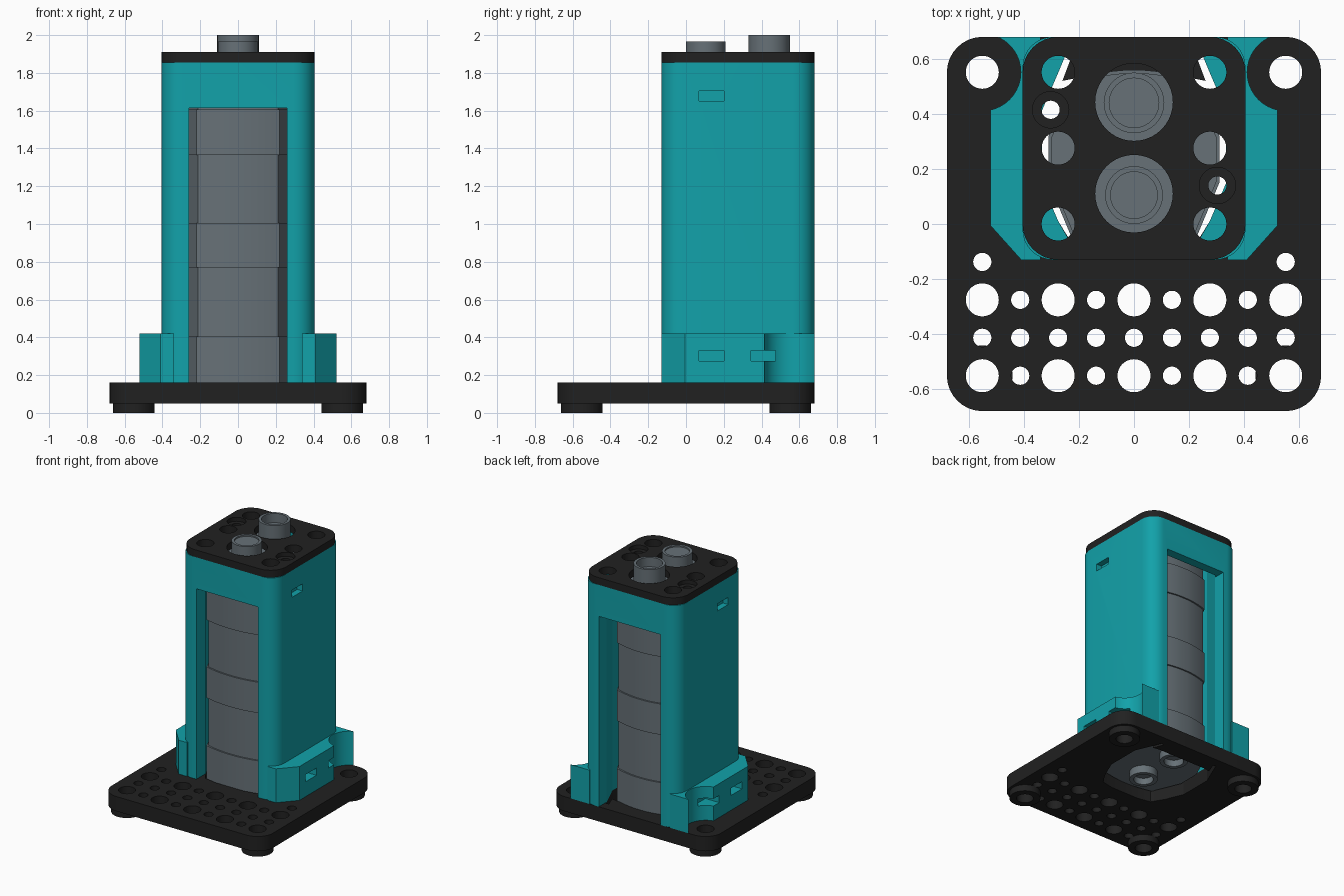
import bpy, bmesh, math

cube = bpy.data.objects.get("Cube")
if cube:
    bpy.data.objects.remove(cube, do_unlink=True)


def material(name, rgb):
    m = bpy.data.materials.new(name)
    m.use_nodes = True
    m.diffuse_color = (*rgb, 1)
    m.node_tree.nodes["Principled BSDF"].inputs["Base Color"].default_value = (*rgb, 1)
    return m


TEAL = material("teal plastic", (0.006, 0.36, 0.40))
BLACK = material("black plastic", (0.015, 0.015, 0.015))
GREY = material("steel grey", (0.135, 0.165, 0.185))


# Outline helpers
def circle(x, y, r, n=40):
    return [(x + r * math.cos(2 * math.pi * i / n), y + r * math.sin(2 * math.pi * i / n))
            for i in range(n)]


def rect(x0, x1, y0, y1, r=0):
    if not r:
        return [(x0, y0), (x1, y0), (x1, y1), (x0, y1)]
    corners = [(x1 - r, y1 - r), (x0 + r, y1 - r), (x0 + r, y0 + r), (x1 - r, y0 + r)]
    return [(cx + r * math.cos(a), cy + r * math.sin(a))
            for q, (cx, cy) in enumerate(corners)
            for a in [(q + s / 8) * math.pi / 2 for s in range(9)]]


def mirrored(half):
    return half + [(-x, y) for x, y in reversed(half)]


def prism(name, outlines, z0, z1, mat=None):
    """Extrude each outline between two heights."""
    bm = bmesh.new()
    for pts in outlines:
        face = bm.faces.new([bm.verts.new((x, y, z0)) for x, y in pts])
        ext = bmesh.ops.extrude_face_region(bm, geom=[face])
        for v in ext["geom"]:
            if isinstance(v, bmesh.types.BMVert):
                v.co.z = z1
    bmesh.ops.recalc_face_normals(bm, faces=bm.faces)
    mesh = bpy.data.meshes.new(name)
    bm.to_mesh(mesh)
    bm.free()
    ob = bpy.data.objects.new(name, mesh)
    bpy.context.collection.objects.link(ob)
    if mat:
        mesh.materials.append(mat)
    return ob


def activate(ob):
    bpy.ops.object.select_all(action='DESELECT')
    ob.select_set(True)
    bpy.context.view_layer.objects.active = ob


def cut(ob, outlines, z0, z1):
    cutter = prism("cutter", outlines, z0, z1)
    cutter.hide_render = True
    mod = ob.modifiers.new("cut", 'BOOLEAN')
    mod.operation, mod.solver, mod.object = 'DIFFERENCE', 'EXACT', cutter
    activate(ob)
    bpy.ops.object.modifier_apply(modifier=mod.name)
    bpy.data.objects.remove(cutter, do_unlink=True)


PITCH = 0.1378
BIG, SMALL = 0.06, 0.033
corners = [(sx * 4 * PITCH, sy * 4 * PITCH) for sx in (-1, 1) for sy in (-1, 1)]

# Perforated base plate
base = prism("base_plate", [rect(-0.68, 0.68, -0.68, 0.68, 0.13)], 0.05, 0.162, BLACK)
holes = [circle(s * 4 * PITCH, 4 * PITCH, BIG) for s in (-1, 1)]
holes += [circle(s * 4 * PITCH, -PITCH, SMALL) for s in (-1, 1)]
for row in (2, 3, 4):
    for col in range(-4, 5):
        big = row != 3 and col % 2 == 0
        holes.append(circle(col * PITCH, -row * PITCH, BIG if big else SMALL))
well = mirrored([(0.12, -0.10), (0.22, -0.08), (0.275, 0.01), (0.335, 0.15), (0.335, 0.41),
                 (0.275, 0.55), (0.25, 0.61), (0.23, 0.6), (0.26, 0.52), (0.21, 0.53)])
cut(base, holes + [well], 0, 0.3)

# Ring feet
for i, (x, y) in enumerate(corners):
    foot = prism(f"foot_{i + 1}", [circle(x, y, 0.11)], 0, 0.05, BLACK)
    cut(foot, [circle(x, y, BIG)], -0.1, 0.1)

# Tower sleeve, open at the front and back
tower = prism("tower_sleeve", [rect(-0.405, 0.405, -0.13, 0.68, 0.11)], 0.162, 1.855, TEAL)
cavity = mirrored([(0.12, -0.1), (0.22, -0.085), (0.275, 0.01), (0.335, 0.15),
                   (0.335, 0.41), (0.275, 0.55), (0.25, 0.61)])
cut(tower, [cavity], 0, 2)
cut(tower, [rect(-0.26, 0.26, -0.3, 0.9)], 0, 1.615)
cut(tower, [rect(min(s * 0.36, s * 0.5), max(s * 0.36, s * 0.5), 0.07, 0.2)
            for s in (-1, 1)], 1.65, 1.705)

# Side brackets, scooped around the rear corner holes
for s, side in ((1, "left"), (-1, "right")):
    outline = [(0.34, -0.13), (0.41, -0.13), (0.522, -0.005), (0.522, 0.68), (0.34, 0.68)]
    bracket = prism(f"bracket_{side}", [[(s * x, y) for x, y in outline]], 0.162, 0.42, TEAL)
    cut(bracket, [circle(s * 4 * PITCH, 4 * PITCH, 0.14)], 0.1, 0.5)
    xs = sorted((s * 0.40, s * 0.6))
    cut(bracket, [rect(*xs, 0.07, 0.2), rect(*xs, 0.345, 0.475)], 0.275, 0.33)

# Top cap with screw holes, counterbores and terminal openings
cap = prism("top_cap", [rect(-0.405, 0.405, -0.13, 0.68, 0.13)], 1.855, 1.91, BLACK)
screws = [(-0.303, 0.415), (0.303, 0.14)]
cap_holes = [circle(s * 2 * PITCH, row * 2 * PITCH, BIG) for s in (-1, 1) for row in range(3)]
cap_holes += [circle(0, y, 0.141) for y in (0.11, 0.443)]
cut(cap, cap_holes + [circle(x, y, 0.033) for x, y in screws], 1.8, 2)
cut(cap, [circle(x, y, 0.066) for x, y in screws], 1.88, 2)

# Stacked core with alternating wide and narrow bands
front = [(0.22 * i / 6, -0.095 + 0.03 * (i / 6) ** 2) for i in range(1, 7)]
back = [(0.22 * i / 6, 0.56 - 0.04 * (i / 6) ** 2) for i in range(6, 0, -1)]
section = mirrored(front + [(0.31, 0.15), (0.31, 0.32)] + back)
levels = [0.13, 0.405, 0.77, 1.005, 1.365, 1.605, 1.83]
for i, (z0, z1) in enumerate(zip(levels, levels[1:])):
    k = 0.965 if i % 2 else 1
    pts = [(x * k, 0.235 + (y - 0.235) * k) for x, y in section]
    prism(f"core_band_{i + 1}", [pts], z0, z1, GREY)

# Terminals on top and rings below
terminals = [("front", 0.105, 0.105, 1.965, 1.955), ("rear", 0.44, 0.11, 2.0, 1.93)]
for name, y, r, top, floor in terminals:
    post = prism(f"terminal_{name}", [circle(0, y, r)], 1.82, top, GREY)
    cut(post, [circle(0, y, r - 0.02)], floor, 2.1)
    ring = prism(f"lower_ring_{name}", [circle(0, y, 0.1)], 0.07, 0.135, GREY)
    cut(ring, [circle(0, y, 0.07)], 0, 0.12)

# Smooth the round walls and keep the edges crisp
for ob in list(bpy.context.scene.objects):
    if ob.type == 'MESH':
        activate(ob)
        bpy.ops.object.shade_smooth_by_angle(angle=math.radians(22))
